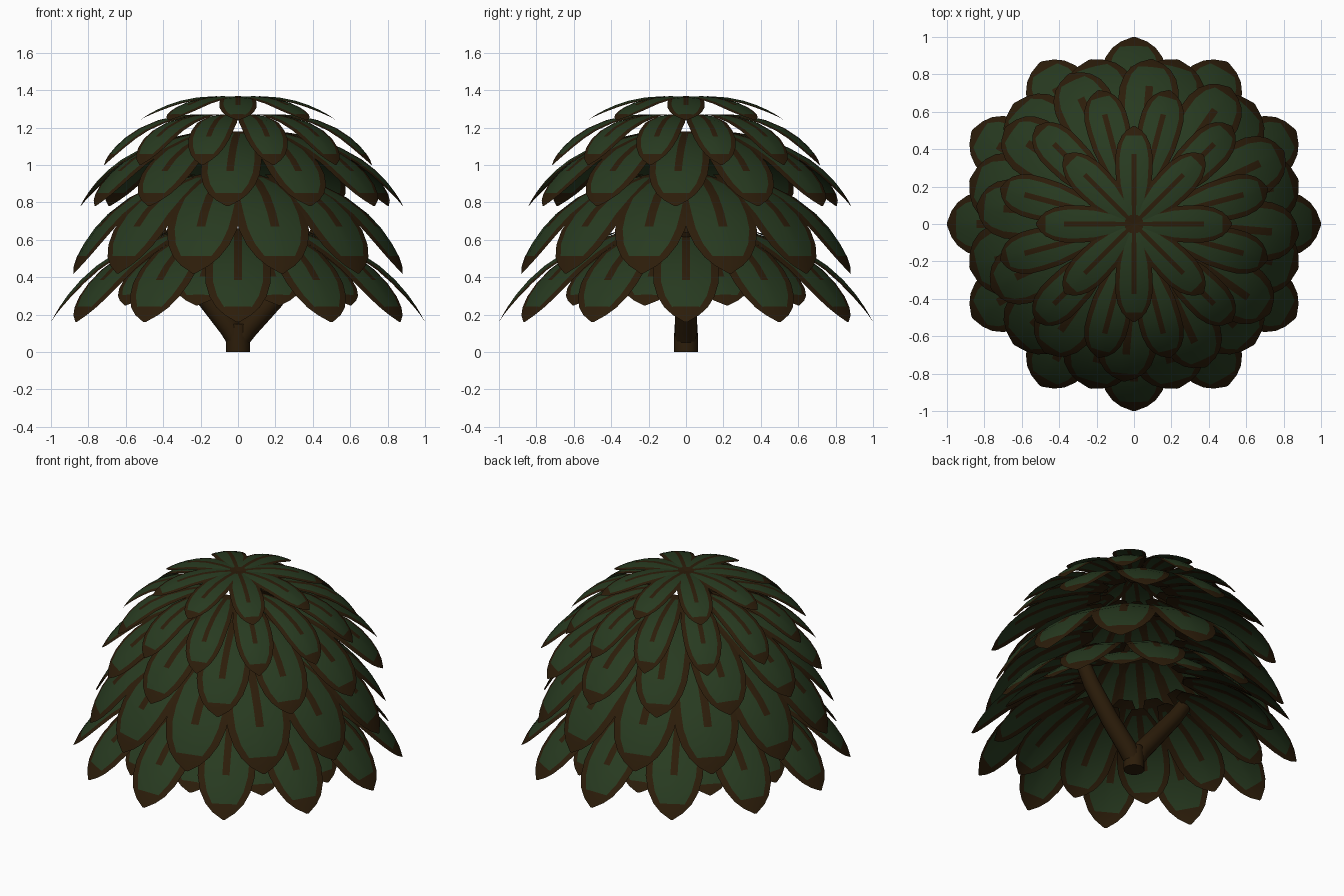
import bpy, bmesh, math
from mathutils import Vector, Matrix

if "Cube" in bpy.data.objects:
    bpy.data.objects.remove(bpy.data.objects["Cube"])


def material(name, rgb):
    m = bpy.data.materials.new(name)
    m.diffuse_color = (*rgb, 1)
    m.use_nodes = True
    m.node_tree.nodes["Principled BSDF"].inputs["Base Color"].default_value = m.diffuse_color
    return m


GREEN = material("leaf green", (0.0205, 0.0425, 0.0145))
BROWN = material("bark brown", (0.025, 0.0120, 0.0030))

# leaf outline: (position along the leaf, share of half width)
OUTLINE = [(0, .24), (.08, .45), (.2, .74), (.38, .95), (.55, 1), (.68, .99),
           (.8, .87), (.89, .66), (.95, .40), (1, .04)]
BORDER = 0.23      # brown rim as share of half width
RIB_END = 0.68     # where the middle vein stops


def finish(bm, name, mats):
    me = bpy.data.meshes.new(name)
    bm.to_mesh(me)
    bm.free()
    for m in mats:
        me.materials.append(m)
    ob = bpy.data.objects.new(name, me)
    bpy.context.collection.objects.link(ob)
    return ob


def add_leaf(bm, base, ctrl, tip, half, angle, shift):
    """Drooping leaf along a quadratic path in the r-z plane, turned to an angle."""
    rot = Matrix.Translation(shift) @ Matrix.Rotation(angle, 4, 'Z')
    a, b, c = (Vector((p[0], 0, p[1])) for p in (base, ctrl, tip))
    rows = []
    for t, w in OUTLINE:
        p = a * (1 - t) ** 2 + b * 2 * t * (1 - t) + c * t * t
        tan = ((b - a) * (1 - t) + (c - b) * t).normalized()
        nor = Vector((-tan.z, 0, tan.x))
        w *= half
        inner = max(w - BORDER * half, w * 0.6)
        rib = min(0.125 * half, inner * 0.4)
        row = []
        for s in (-w, -inner, -rib, rib, inner, w):
            q = p + Vector((0, s, 0)) - nor * (0.15 * s * s / half)
            row.append(bm.verts.new(rot @ q))
        rows.append(row)
    for i, (r0, r1) in enumerate(zip(rows, rows[1:])):
        mid = (OUTLINE[i][0] + OUTLINE[i + 1][0]) / 2
        for j in range(5):
            f = bm.faces.new((r0[j], r1[j], r1[j + 1], r0[j + 1]))
            f.smooth = True
            edge = j in (0, 4) or mid < 0.06 or mid > 0.9
            vein = j == 2 and mid < RIB_END
            f.material_index = 1 if edge or vein else 0


# leaf tiers: name, count, start degrees, half width, base, control, tip, shift
TIERS = [
    ("bottom_leaves", 12, 0, .175, (.30, .66), (.80, .56), (1.0, .16), 0),
    ("inner_bottom_leaves", 12, 15, .16, (.30, .60), (.68, .52), (.85, .25), 0),
    ("lower_leaves", 12, 15, .195, (.25, .95), (.74, .87), (.91, .42), 0),
    ("middle_leaves", 12, -5, .16, (.20, 1.18), (.69, 1.12), (.865, .78), .02),
    ("upper_leaves", 12, 15, .115, (.16, 1.27), (.57, 1.29), (.74, 1.0), 0),
    ("crown_leaves", 8, 0, .10, (0, 1.36), (.30, 1.40), (.525, 1.24), 0),
]
for name, n, start, half, base, ctrl, tip, sh in TIERS:
    bm = bmesh.new()
    for k in range(n):
        add_leaf(bm, base, ctrl, tip, half,
                 math.radians(start + 360 * k / n), Vector((sh, sh, 0)))
    bm.normal_update()
    finish(bm, name, [GREEN, BROWN])


# trunk and forked branches
def tube(name, path, sides=12):
    bm = bmesh.new()
    pts = [Vector((x, 0, z)) for x, z, _ in path]
    rings = []
    for i, p in enumerate(pts):
        if i == 0:
            d = Vector((0, 0, 1))
        else:
            d = (pts[min(i + 1, len(pts) - 1)] - pts[i - 1]).normalized()
        side = Vector((d.z, 0, -d.x))
        r = path[i][2]
        rings.append([bm.verts.new(p + side * (r * math.cos(2 * math.pi * k / sides))
                                   + Vector((0, r * math.sin(2 * math.pi * k / sides), 0)))
                      for k in range(sides)])
    for r0, r1 in zip(rings, rings[1:]):
        for k in range(sides):
            m = (k + 1) % sides
            bm.faces.new((r0[k], r0[m], r1[m], r1[k])).smooth = True
    bm.faces.new(rings[0][::-1])
    bm.faces.new(rings[-1])
    bmesh.ops.recalc_face_normals(bm, faces=bm.faces)
    return finish(bm, name, [BROWN])


tube("trunk", [(0, 0, .064), (0, .08, .064), (0, .15, .06)])
tube("right_branch", [(0, .04, .055), (.05, .13, .06), (.19, .28, .056),
                      (.34, .48, .05), (.44, .66, .042)])
tube("left_branch", [(0, .04, .055), (-.04, .13, .06), (-.16, .28, .056),
                     (-.32, .48, .05), (-.44, .66, .042)])
